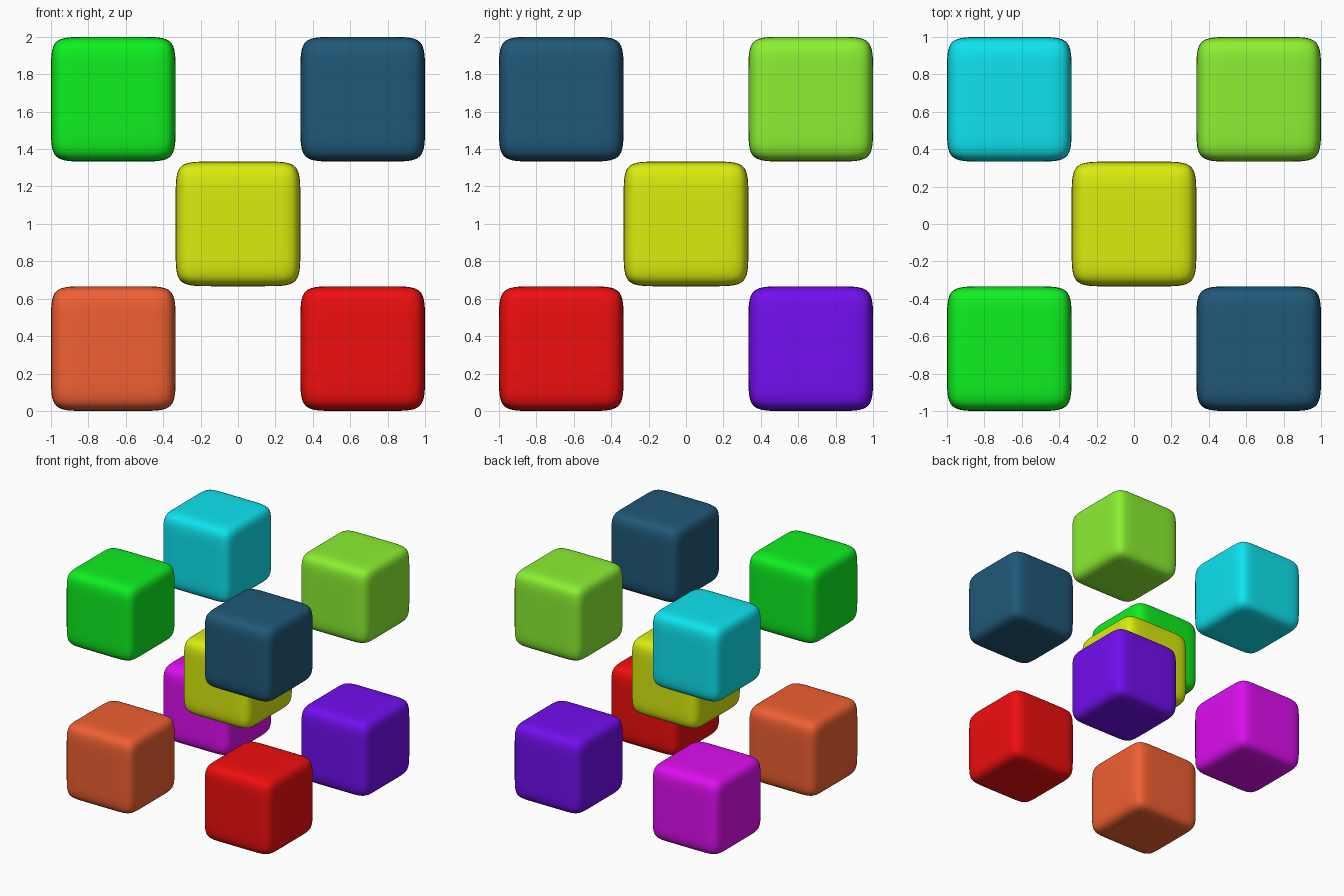
import bpy, bmesh

if "Cube" in bpy.data.objects:
    bpy.data.objects.remove(bpy.data.objects["Cube"])

S = 2 / 3          # cube size and spacing from the centre
H = S / 2
A = H * 0.5        # supporting loops that set the roundness of the edges


def linear(c):
    return tuple((v / 255 / 12.92) if v < 11 else ((v / 255 + 0.055) / 1.055) ** 2.4 for v in c) + (1,)


def soft_cube(name, center, color):
    bm = bmesh.new()
    bmesh.ops.create_cube(bm, size=S)
    # two supporting loops near the edges on every axis
    for axis in range(3):
        for offset in (-A, A):
            co, no = [0, 0, 0], [0, 0, 0]
            co[axis], no[axis] = offset, 1
            bmesh.ops.bisect_plane(bm, geom=bm.verts[:] + bm.edges[:] + bm.faces[:],
                                   plane_co=co, plane_no=no)
    for f in bm.faces:
        f.smooth = True
    mesh = bpy.data.meshes.new(name)
    bm.to_mesh(mesh)
    bm.free()
    mat = bpy.data.materials.new(name + "_paint")
    mat.diffuse_color = linear(color)
    mat.use_nodes = True
    mat.node_tree.nodes["Principled BSDF"].inputs["Base Color"].default_value = mat.diffuse_color
    mesh.materials.append(mat)
    obj = bpy.data.objects.new(name, mesh)
    obj.location = center
    bpy.context.collection.objects.link(obj)
    sub = obj.modifiers.new("Subdivision", 'SUBSURF')
    sub.levels = sub.render_levels = 3


# centre cube, then one cube at each corner of the big cube
soft_cube("center_cube", (0, 0, 1), (218, 237, 13))
corners = {
    "left_front_top": ((-1, -1, 1), (14, 240, 32)),
    "right_front_top": ((1, -1, 1), (32, 88, 120)),
    "left_back_top": ((-1, 1, 1), (14, 228, 240)),
    "right_back_top": ((1, 1, 1), (140, 240, 50)),
    "left_front_bottom": ((-1, -1, -1), (240, 96, 50)),
    "right_front_bottom": ((1, -1, -1), (240, 14, 14)),
    "left_back_bottom": ((-1, 1, -1), (222, 14, 240)),
    "right_back_bottom": ((1, 1, -1), (115, 14, 240)),
}
for name, ((x, y, z), color) in corners.items():
    soft_cube(name + "_cube", (x * S, y * S, 1 + z * S), color)
